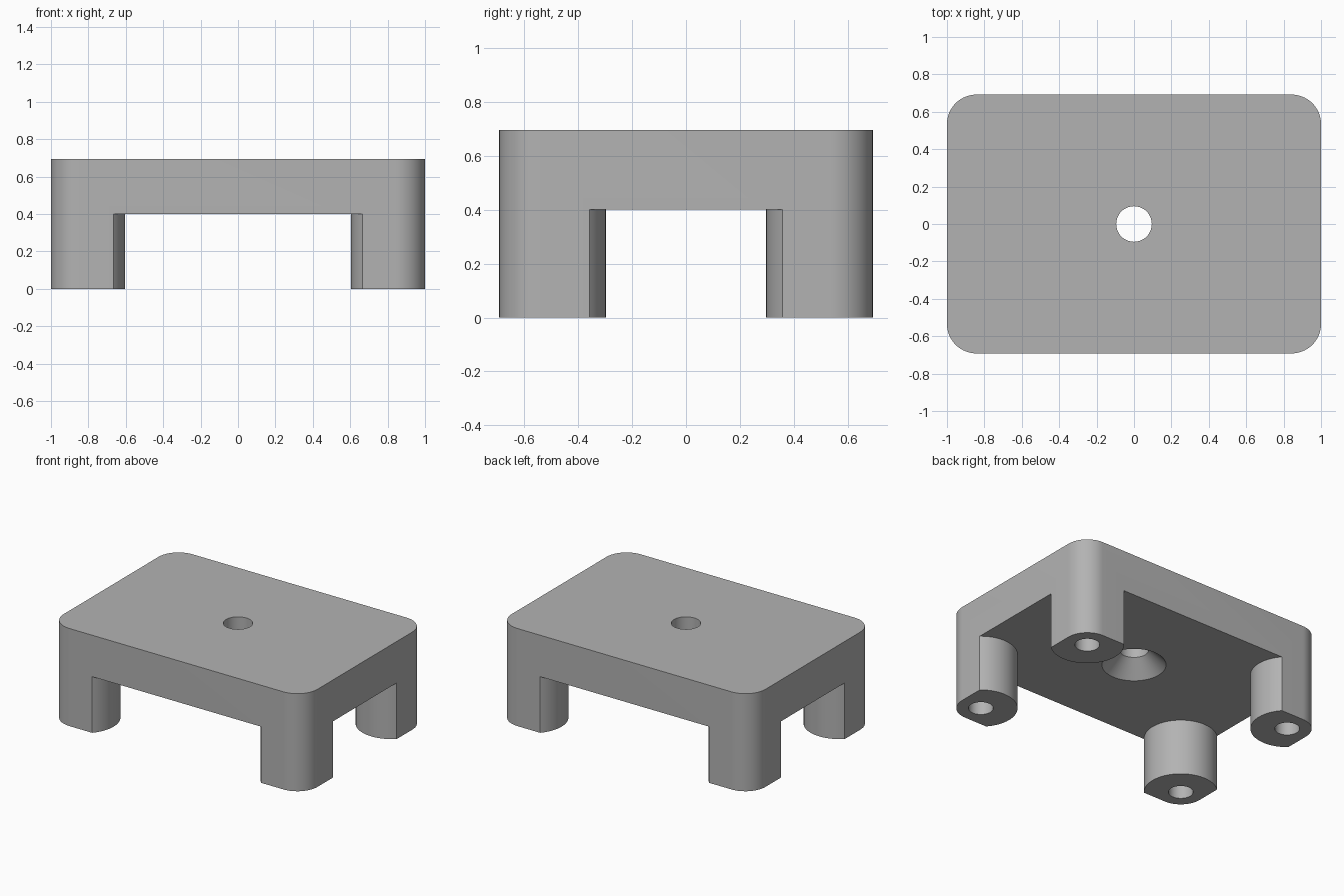
import bpy, bmesh, math

if "Cube" in bpy.data.objects:
    bpy.data.objects.remove(bpy.data.objects["Cube"])

W, D, H = 1.0, 0.692, 0.695     # half width, half depth, height
CLEAR = 0.40                    # underside height of the top plate
RC, RL = 0.158, 0.237           # corner radius, leg radius (same centre)
CX, CY = W - RC, D - RC         # leg centres

grey = bpy.data.materials.new("plain grey")
grey.diffuse_color = (0.45, 0.45, 0.45, 1)
grey.use_nodes = True
grey.node_tree.nodes["Principled BSDF"].inputs["Base Color"].default_value = grey.diffuse_color


def arc(cx, cy, r, a0, a1, n):
    return [(cx + r * math.cos(a0 + (a1 - a0) * i / n),
             cy + r * math.sin(a0 + (a1 - a0) * i / n)) for i in range(n + 1)]


def finish(name, bm):
    bmesh.ops.recalc_face_normals(bm, faces=bm.faces)
    me = bpy.data.meshes.new(name)
    bm.to_mesh(me)
    bm.free()
    me.materials.append(grey)
    ob = bpy.data.objects.new(name, me)
    bpy.context.collection.objects.link(ob)
    return ob


def prism(name, pts, z0, z1):
    bm = bmesh.new()
    face = bm.faces.new([bm.verts.new((x, y, z0)) for x, y in pts])
    new = bmesh.ops.extrude_face_region(bm, geom=[face])["geom"]
    bmesh.ops.translate(bm, vec=(0, 0, z1 - z0),
                        verts=[v for v in new if isinstance(v, bmesh.types.BMVert)])
    return finish(name, bm)


def lathe(name, profile, n=64):
    bm = bmesh.new()
    rings = [[bm.verts.new((r * math.cos(2 * math.pi * i / n),
                            r * math.sin(2 * math.pi * i / n), z)) for i in range(n)]
             for r, z in profile]
    for a, b in zip(rings, rings[1:]):
        for i in range(n):
            j = (i + 1) % n
            bm.faces.new((a[i], a[j], b[j], b[i]))
    bm.faces.new(rings[0])
    bm.faces.new(rings[-1])
    return finish(name, bm)


# Rounded block
outline = []
for k, (sx, sy) in enumerate([(1, 1), (-1, 1), (-1, -1), (1, -1)]):
    a = k * math.pi / 2
    outline += arc(sx * CX, sy * CY, RC, a, a + math.pi / 2, 16)
body = prism("stand_body", outline, 0, H)

# Cross-shaped clearance between the legs, following each round leg
quarter = math.pi / 2
t = math.asin(RC / RL)
e = 0.2
scoop = []
for k, (sx, sy) in enumerate([(1, 1), (-1, 1), (-1, -1), (1, -1)]):
    a = k * quarter
    cx, cy = sx * CX, sy * CY
    pts = arc(cx, cy, RL, a - t, a - t - math.pi - (quarter - 2 * t), 40)
    first, last = pts[0], pts[-1]
    dx, dy = math.cos(a) * e, math.sin(a) * e
    scoop += [(first[0] + dx, first[1] + dy)] + pts + [(last[0] - dy, last[1] + dx)]
cutters = [prism("clearance_cutter", scoop, -0.1, CLEAR)]

# Blind screw holes under the legs
for sx in (-1, 1):
    for sy in (-1, 1):
        cutters.append(prism("screw_hole_cutter",
                             arc(sx * CX, sy * CY, 0.08, 0, 2 * math.pi, 40)[:-1], -0.1, 0.5))

# Central hole, countersunk from below
cutters.append(lathe("countersink_cutter", [(0.207, CLEAR - 0.1), (0.207, CLEAR),
                                            (0.095, CLEAR + 0.11), (0.095, H + 0.1)]))

for c in cutters:
    mod = body.modifiers.new("cut", 'BOOLEAN')
    mod.operation = 'DIFFERENCE'
    mod.solver = 'EXACT'
    mod.object = c
    bpy.context.view_layer.objects.active = body
    bpy.ops.object.modifier_apply(modifier=mod.name)
    bpy.data.objects.remove(c)

bpy.ops.object.select_all(action='DESELECT')
body.select_set(True)
bpy.context.view_layer.objects.active = body
bpy.ops.object.shade_smooth_by_angle(angle=math.radians(30))
